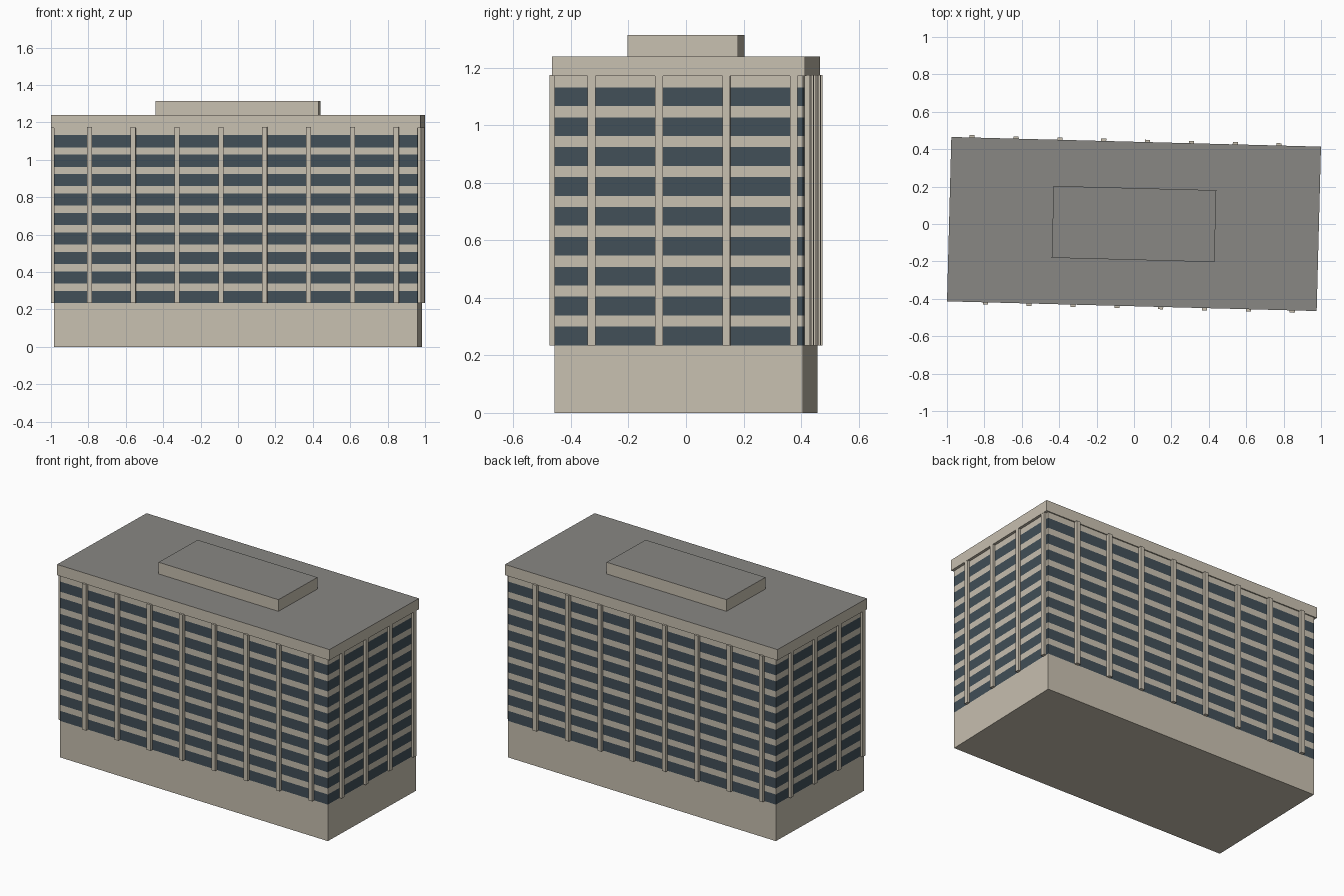
import bpy, bmesh, math
from mathutils import Matrix

if "Cube" in bpy.data.objects:
    bpy.data.objects.remove(bpy.data.objects["Cube"])

ROT = math.radians(-1.5)          # whole building is turned slightly
L, W = 1.943, 0.864               # wall footprint
Z0, FLOOR, GLASS, FLOORS = 0.235, 0.104, 0.065, 9
TOP = Z0 + FLOOR * FLOORS


def mat(name, col):
    m = bpy.data.materials.new(name)
    m.diffuse_color = (*col, 1)
    m.use_nodes = True
    m.node_tree.nodes["Principled BSDF"].inputs["Base Color"].default_value = m.diffuse_color
    return m


stone = mat("beige stone", (0.578, 0.527, 0.434))
glass = mat("dark window glass", (0.054, 0.078, 0.098))
roof = mat("grey roof", (0.246, 0.242, 0.227))


def finish(bm, name, mats):
    bmesh.ops.recalc_face_normals(bm, faces=bm.faces)
    me = bpy.data.meshes.new(name)
    bm.to_mesh(me)
    bm.free()
    for m in mats:
        me.materials.append(m)
    ob = bpy.data.objects.new(name, me)
    ob.rotation_euler.z = ROT
    bpy.context.collection.objects.link(ob)
    return ob


def add_box(bm, cx, cy, sx, sy, z0, z1):
    bmesh.ops.create_cube(bm, size=1, matrix=Matrix.Translation((cx, cy, (z0 + z1) / 2))
                          @ Matrix.Diagonal((sx, sy, z1 - z0, 1)))


def slab(name, sx, sy, z0, z1, grey_top=False):
    bm = bmesh.new()
    add_box(bm, 0, 0, sx, sy, z0, z1)
    bm.normal_update()
    for f in bm.faces:
        if grey_top and f.normal.z > 0.5:
            f.material_index = 1
    finish(bm, name, [stone, roof] if grey_top else [stone])


# Plain base, overhanging roof slab, rooftop plant room
slab("base", L, W, 0, Z0)
slab("roof_slab", L * 1.0175, W * 1.0175, TOP, 1.24, True)
slab("rooftop_plant_room", 0.87, 0.384, 1.24, 1.315, True)

# Tower walls: stacked rings, alternating glass bands and stone spandrels
levels = [Z0]
for i in range(FLOORS):
    levels += [Z0 + i * FLOOR + GLASS, Z0 + (i + 1) * FLOOR]
bm = bmesh.new()
rings = [[bm.verts.new((sx * L / 2, sy * W / 2, z))
          for sx, sy in ((-1, -1), (1, -1), (1, 1), (-1, 1))] for z in levels]
for k in range(len(rings) - 1):
    a, b = rings[k], rings[k + 1]
    for j in range(4):
        f = bm.faces.new((a[j], a[(j + 1) % 4], b[(j + 1) % 4], b[j]))
        f.material_index = 1 - k % 2
finish(bm, "tower_walls", [stone, glass])

# Vertical fins, walking counter-clockwise round the four walls
STEP, FIN, INSET = 0.2345, 0.027, 0.008
sides = [("front", 0, L, W, 0.188, 8, 0.020), ("right", 90, W, L, 0.129, 4, 0.0165),
         ("back", 180, L, W, 0.207, 8, 0.020), ("left", 270, W, L, 0.138, 4, 0.0165)]
for name, ang, run, depth, start, count, out in sides:
    bm = bmesh.new()
    for i in range(count):
        add_box(bm, -run / 2 + start + i * STEP, -depth / 2 - (out - INSET) / 2,
                FIN, out + INSET, Z0, 1.175)
    bm.transform(Matrix.Rotation(math.radians(ang), 4, 'Z'))
    finish(bm, name + "_fins", [stone])
